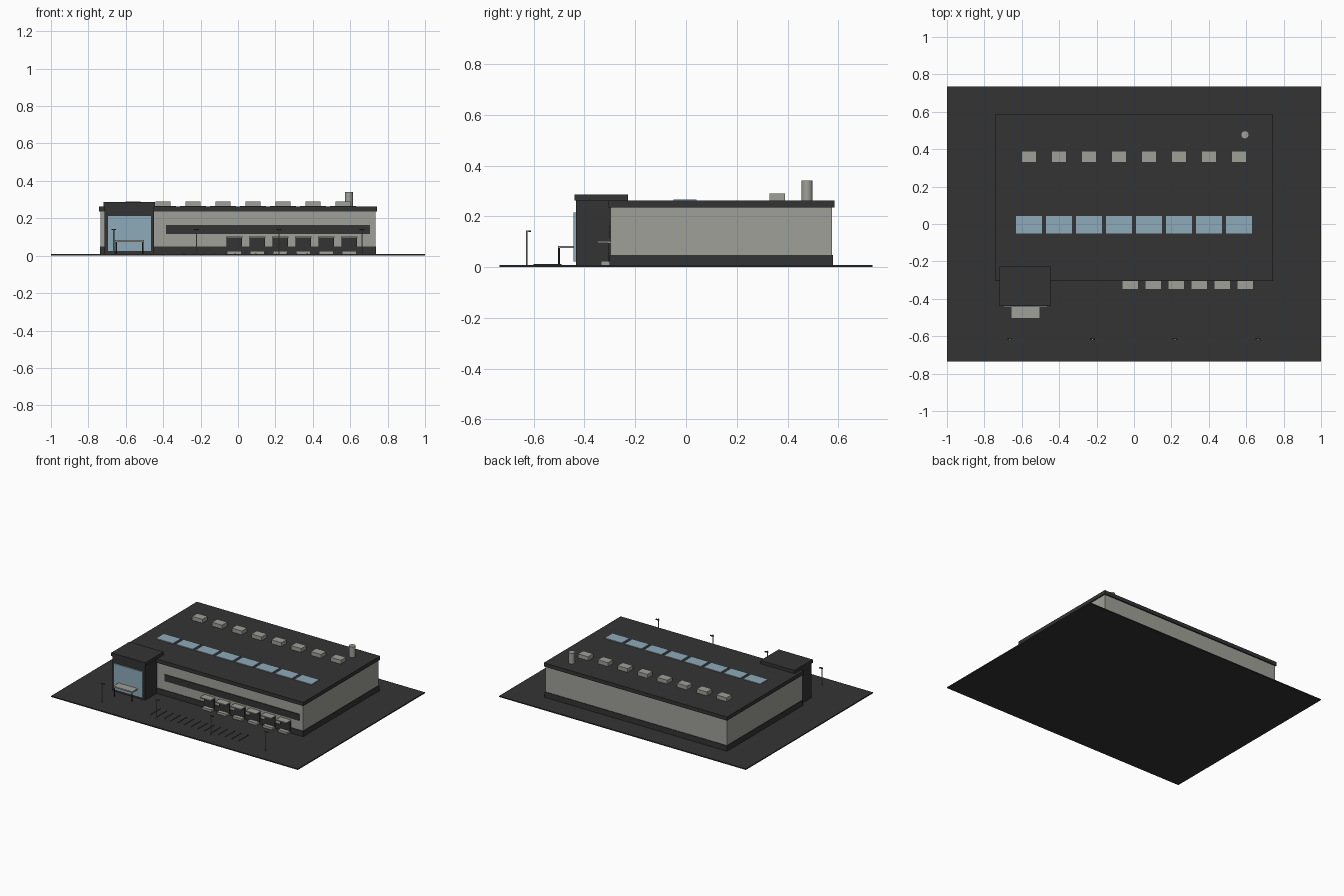
import bpy

if "Cube" in bpy.data.objects:
    bpy.data.objects.remove(bpy.data.objects["Cube"])


def material(name, rgb):
    m = bpy.data.materials.new(name)
    m.diffuse_color = (*rgb, 1)
    m.use_nodes = True
    m.node_tree.nodes["Principled BSDF"].inputs["Base Color"].default_value = m.diffuse_color
    return m


DARK = material("charcoal", (0.034, 0.034, 0.034))
GREY = material("warm_grey", (0.35, 0.35, 0.32))
GLASS = material("blue_glass", (0.27, 0.41, 0.49))


def box(name, x, y, z, mat):
    """Box from (min, max) ranges on each axis."""
    bpy.ops.mesh.primitive_cube_add(size=1, location=[sum(r) / 2 for r in (x, y, z)])
    o = bpy.context.object
    o.scale = [r[1] - r[0] for r in (x, y, z)]
    bpy.ops.object.transform_apply(location=False, rotation=False, scale=True)
    o.name = name
    o.data.materials.append(mat)
    return o


def cylinder(name, x, y, z, radius, sides, mat):
    bpy.ops.mesh.primitive_cylinder_add(vertices=sides, radius=radius, depth=z[1] - z[0],
                                        location=(x, y, sum(z) / 2))
    o = bpy.context.object
    o.name = name
    o.data.materials.append(mat)
    bpy.ops.object.shade_smooth_by_angle()
    return o


def span(c, width):
    return (c - width / 2, c + width / 2)


G = 0.008  # top of the paved ground

# Ground and main hall
box("ground", (-1, 1), (-0.735, 0.735), (0, G), DARK)
box("walls", (-0.735, 0.735), (-0.297, 0.576), (G, 0.24), GREY)
box("plinth", (-0.739, 0.739), (-0.301, 0.58), (G, 0.048), DARK)
box("roof", (-0.743, 0.743), (-0.305, 0.585), (0.235, 0.262), DARK)
box("ribbon_window", (-0.385, 0.705), (-0.303, -0.296), (0.116, 0.164), DARK)

# Entrance block with glazed front and small canopy
box("entrance_block", (-0.715, -0.45), (-0.434, -0.235), (G, 0.262), DARK)
box("entrance_cap", (-0.72, -0.444), (-0.439, -0.228), (0.262, 0.286), DARK)
box("entrance_glass", (-0.697, -0.462), (-0.443, -0.434), (0.022, 0.215), GLASS)
box("entrance_canopy", (-0.658, -0.503), (-0.505, -0.441), (0.074, 0.083), GREY)
for x in (-0.651, -0.51):
    cylinder("canopy_post", x, -0.5, (G, 0.074), 0.004, 8, DARK)

# Loading docks: door, ramp and canopy
for i in range(6):
    c = -0.02 + 0.123 * i
    box("dock_door", span(c, 0.083), (-0.306, -0.296), (0.02, 0.096), DARK)
    box("dock_step", span(c, 0.076), (-0.334, -0.297), (G, 0.024), GREY)
    box("dock_canopy", span(c, 0.087), (-0.349, -0.297), (0.094, 0.102), GREY)

# Rooftop skylights and air units
for i in range(8):
    c = -0.561 + 0.1603 * i
    box("skylight", span(c, 0.139), (-0.05, 0.042), (0.26, 0.267), GLASS)
    box("air_unit", span(c, 0.082), (0.33, 0.39), (0.26, 0.29), GREY)
cylinder("chimney", 0.593, 0.477, (0.26, 0.34), 0.022, 16, GREY)

# Parking bay dividers
for i in range(14):
    box("bay_divider", span(-0.29 + 0.055 * i, 0.006), (-0.6, -0.49), (G, 0.011), DARK)

# Street lamps
for x in (-0.664, -0.222, 0.22, 0.662):
    cylinder("lamp_post", x, -0.628, (G, 0.144), 0.003, 8, GREY)
    box("lamp_arm", span(x, 0.005), (-0.628, -0.615), (0.14, 0.144), GREY)
    box("lamp_head", span(x, 0.026), (-0.62, -0.611), (0.138, 0.144), DARK)
